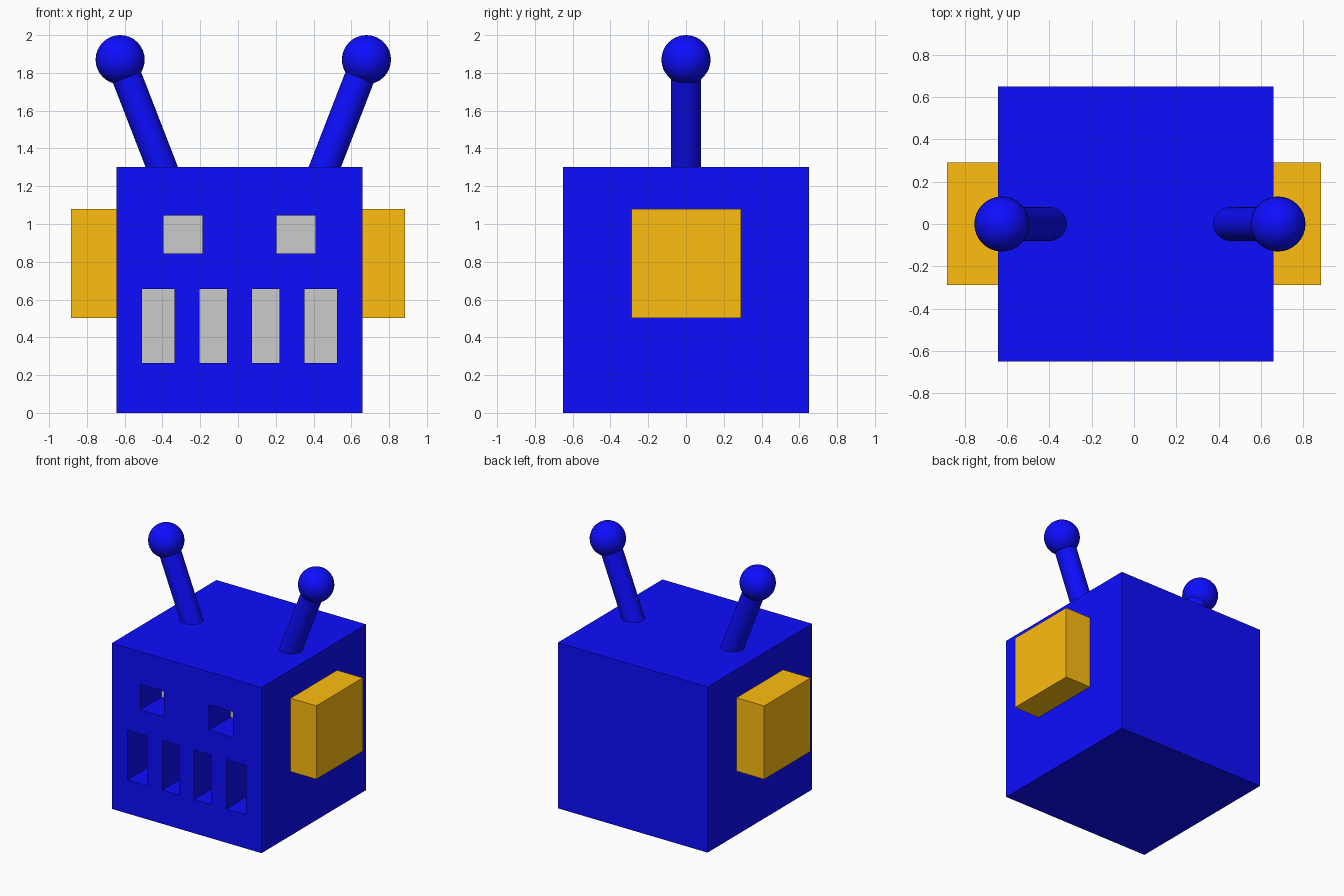
import bpy
from mathutils import Vector

if "Cube" in bpy.data.objects:
    bpy.data.objects.remove(bpy.data.objects["Cube"])


def material(name, rgb):
    mat = bpy.data.materials.new(name)
    mat.diffuse_color = (*rgb, 1)
    mat.use_nodes = True
    mat.node_tree.nodes["Principled BSDF"].inputs["Base Color"].default_value = mat.diffuse_color
    return mat


BLUE = material("blue", (0.004, 0.004, 1.0))
GOLD = material("gold", (1.0, 0.51, 0.005))


def finish(name, mat):
    obj = bpy.context.object
    obj.name = name
    if mat:
        obj.data.materials.append(mat)
    return obj


def box(name, x, y, z, mat=None):
    """Box from (min, max) ranges on each axis."""
    bpy.ops.mesh.primitive_cube_add(size=1, location=[sum(r) / 2 for r in (x, y, z)])
    obj = bpy.context.object
    obj.scale = [r[1] - r[0] for r in (x, y, z)]
    bpy.ops.object.transform_apply(location=False, rotation=False, scale=True)
    return finish(name, mat)


def rod(name, start, end, radius, mat):
    start, end = Vector(start), Vector(end)
    axis = end - start
    bpy.ops.mesh.primitive_cylinder_add(vertices=32, radius=radius, depth=axis.length,
                                        location=(start + end) / 2,
                                        rotation=axis.to_track_quat('Z', 'Y').to_euler())
    bpy.ops.object.shade_smooth_by_angle()
    return finish(name, mat)


# Head block
FRONT, RECESS, PANEL = -0.65, 0.265, 0.02
head = box("head", (-0.643, 0.66), (FRONT, 0.65), (0, 1.303), BLUE)

# Eye and mouth recesses, each with a grey panel at the back
EYE_Z, MOUTH_Z = (0.845, 1.045), (0.265, 0.655)
openings = [
    ("left_eye", (-0.395, -0.187), EYE_Z),
    ("right_eye", (0.203, 0.41), EYE_Z),
    ("mouth_slot_1", (-0.507, -0.336), MOUTH_Z),
    ("mouth_slot_2", (-0.203, -0.057), MOUTH_Z),
    ("mouth_slot_3", (0.073, 0.22), MOUTH_Z),
    ("mouth_slot_4", (0.353, 0.523), MOUTH_Z),
]
back = FRONT + RECESS
for name, x, z in openings:
    cutter = box(name + "_cutter", x, (FRONT - 0.1, back + PANEL), z)
    cutter.hide_render = True
    cutter.hide_set(True)
    cut = head.modifiers.new(name, 'BOOLEAN')
    cut.operation = 'DIFFERENCE'
    cut.solver = 'EXACT'
    cut.object = cutter
    box(name + "_panel", x, (back, back + PANEL), z)

# Ears
for name, x in (("left_ear", (-0.883, -0.643)), ("right_ear", (0.66, 0.883))):
    box(name, x, (-0.288, 0.29), (0.503, 1.08), GOLD)

# Antennae leaning outwards, with ball tips
MID = 0.028
for side, s in (("left", -1), ("right", 1)):
    tip = (MID + s * 0.652, 0, 1.87)
    rod(side + "_antenna", (MID + s * 0.40, 0, 1.22), tip, 0.08, BLUE)
    bpy.ops.mesh.primitive_uv_sphere_add(segments=32, ring_count=16, radius=0.13, location=tip)
    bpy.ops.object.shade_smooth()
    finish(side + "_antenna_ball", BLUE)
